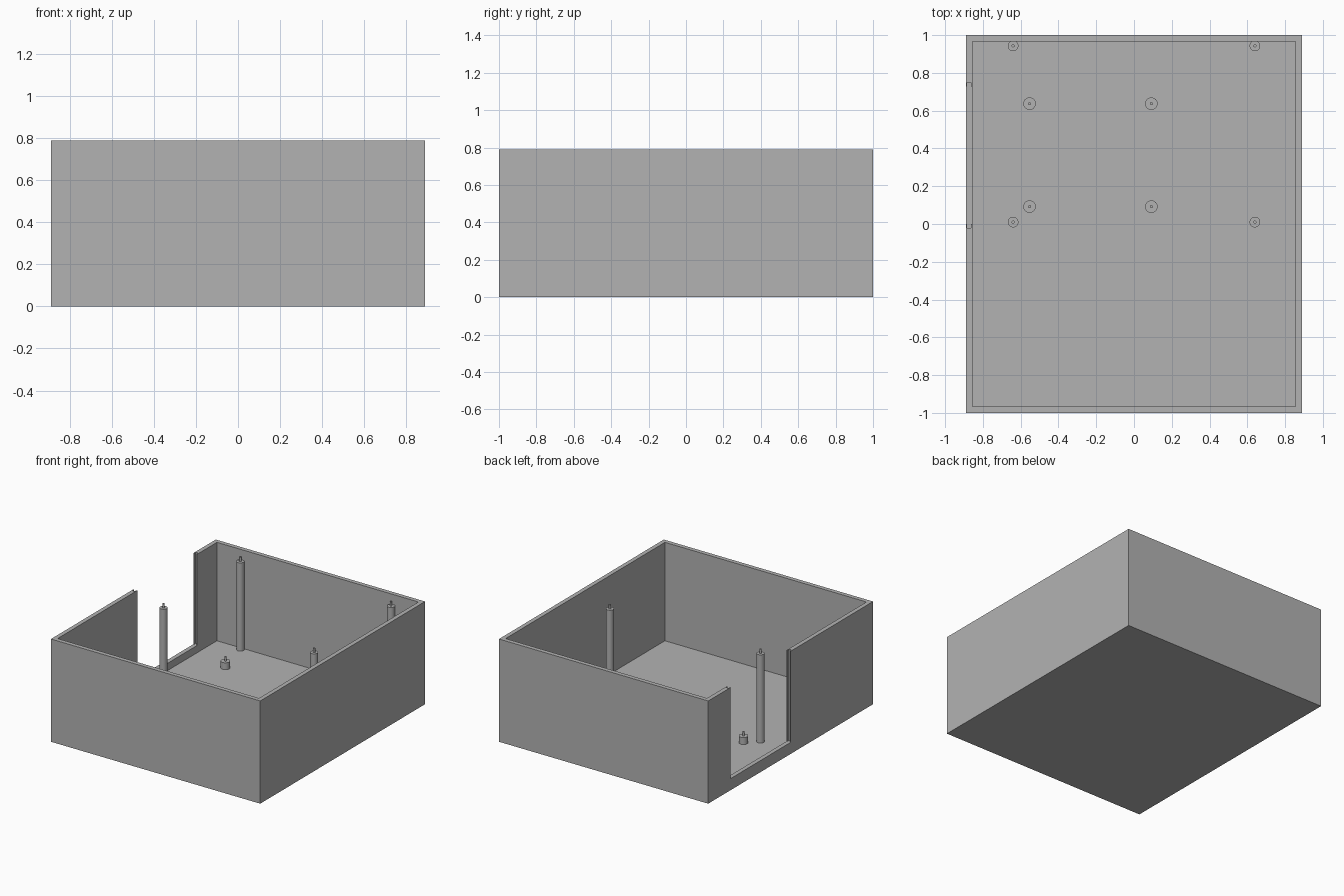
import bpy
import bmesh
from mathutils import Matrix, Vector

if "Cube" in bpy.data.objects:
    bpy.data.objects.remove(bpy.data.objects["Cube"])

HALF_X, HALF_Y, HEIGHT, WALL = 0.889, 1.0, 0.789, 0.033
SILL, OPEN_FRONT, OPEN_BACK = 0.089, 0.0, 0.727

grey = bpy.data.materials.new("plain grey")
grey.use_nodes = True
colour = (0.45, 0.45, 0.45, 1)
grey.diffuse_color = colour
grey.node_tree.nodes["Principled BSDF"].inputs["Base Color"].default_value = colour


def add_object(name, bm):
    mesh = bpy.data.meshes.new(name)
    bm.to_mesh(mesh)
    bm.free()
    mesh.materials.append(grey)
    obj = bpy.data.objects.new(name, mesh)
    bpy.context.collection.objects.link(obj)
    return obj


def box(name, low, high):
    low, high = Vector(low), Vector(high)
    bm = bmesh.new()
    bmesh.ops.create_cube(bm, size=1, matrix=Matrix.Translation((low + high) / 2)
                          @ Matrix.Diagonal((*(high - low), 1)))
    return add_object(name, bm)


def cut(target, low, high):
    cutter = box("cutter", low, high)
    cutter.hide_render = True
    mod = target.modifiers.new("cut", "BOOLEAN")
    mod.operation, mod.solver, mod.object = "DIFFERENCE", "EXACT", cutter
    bpy.context.view_layer.objects.active = target
    bpy.ops.object.modifier_apply(modifier=mod.name)
    bpy.data.objects.remove(cutter)


def standoff(name, x, y, radius, top):
    # A round post with a thin locating pin on top
    bm = bmesh.new()
    for r, z0, z1 in ((radius, WALL - 0.01, top), (0.008, top - 0.005, top + 0.033)):
        bmesh.ops.create_cone(bm, cap_ends=True, segments=32, radius1=r, radius2=r,
                              depth=z1 - z0,
                              matrix=Matrix.Translation((x, y, (z0 + z1) / 2)))
    obj = add_object(name, bm)
    bpy.ops.object.select_all(action="DESELECT")
    obj.select_set(True)
    bpy.context.view_layer.objects.active = obj
    bpy.ops.object.shade_smooth_by_angle()


# Open box
case = box("case", (-HALF_X, -HALF_Y, 0), (HALF_X, HALF_Y, HEIGHT))
cut(case, (WALL - HALF_X, WALL - HALF_Y, WALL), (HALF_X - WALL, HALF_Y - WALL, 1))

# Panel opening in the right wall, with a slot in each jamb
cut(case, (-1, OPEN_FRONT, SILL), (-HALF_X + WALL + 0.02, OPEN_BACK, 1))
cut(case, (-HALF_X + 0.006, OPEN_FRONT - 0.021, SILL),
    (-HALF_X + 0.027, OPEN_BACK + 0.021, 1))

# Tall corner posts and short board posts
for side, x in (("right", -0.64), ("left", 0.64)):
    for end, y in (("front", 0.01), ("back", 0.943)):
        standoff(f"tall_post_{end}_{side}", x, y, 0.028, 0.711)
for side, x in (("right", -0.553), ("left", 0.092)):
    for end, y in (("front", 0.092), ("back", 0.637)):
        standoff(f"short_post_{end}_{side}", x, y, 0.033, 0.086)
